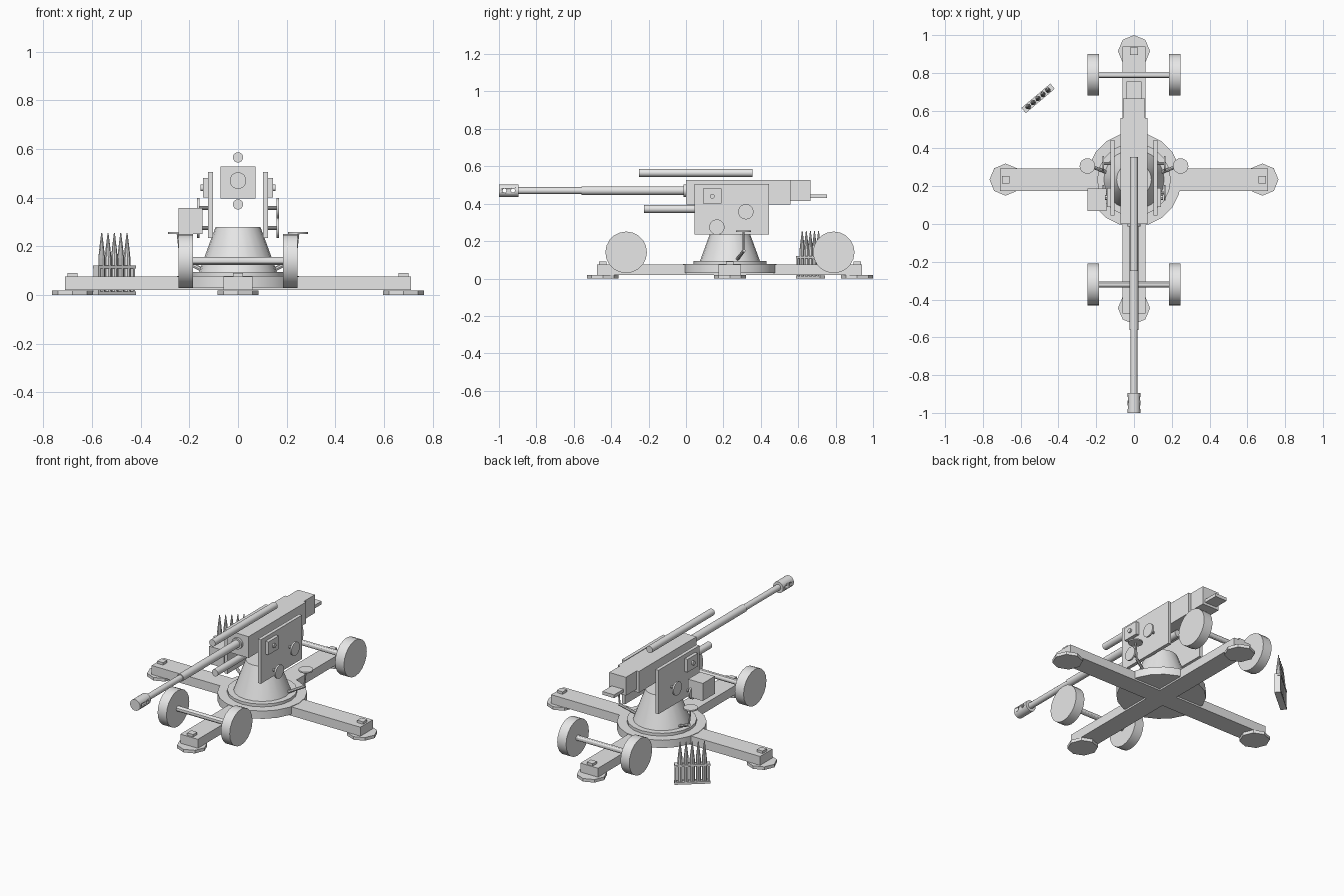
import bpy
import math
from mathutils import Vector, Matrix

if "Cube" in bpy.data.objects:
    bpy.data.objects.remove(bpy.data.objects["Cube"])

grey = bpy.data.materials.new("light_grey")
grey.use_nodes = True
COLOUR = (0.8, 0.8, 0.8, 1)
grey.diffuse_color = COLOUR
grey.node_tree.nodes["Principled BSDF"].inputs["Base Color"].default_value = COLOUR

CY = 0.235  # y of the mount's turning axis


def finish(name):
    ob = bpy.context.object
    ob.name = name
    ob.data.materials.append(grey)
    return ob


def box(name, x, y, z):
    """Box from (min, max) ranges."""
    bpy.ops.mesh.primitive_cube_add(size=1)
    ob = finish(name)
    mid = Vector([(a + b) / 2 for a, b in (x, y, z)])
    size = Vector([b - a for a, b in (x, y, z)])
    ob.data.transform(Matrix.Translation(mid) @ Matrix.Diagonal(size).to_4x4())
    return ob


def rod(name, start, end, r1, r2=None, sides=20, smooth=True):
    """Cylinder or cone frustum between two points."""
    start, end = Vector(start), Vector(end)
    axis = end - start
    bpy.ops.mesh.primitive_cone_add(vertices=sides, radius1=r1,
                                    radius2=r1 if r2 is None else r2, depth=axis.length)
    ob = finish(name)
    turn = axis.to_track_quat('Z', 'Y').to_matrix().to_4x4()
    ob.data.transform(Matrix.Translation((start + end) / 2) @ turn)
    if smooth:
        bpy.ops.object.shade_smooth_by_angle(angle=math.radians(30))
    return ob


# Cross-shaped base with pads and end blocks
box("cross_arm_side", (-0.71, 0.71), (CY - 0.06, CY + 0.06), (0.02, 0.075))
box("cross_arm_long", (-0.06, 0.06), (-0.475, 0.94), (0.02, 0.075))
for i in range(4):
    a = i * math.pi / 2
    px, py = 0.68 * math.cos(a), CY + 0.68 * math.sin(a)
    rod(f"foot_pad_{i}", (px, py, 0), (px, py, 0.019), 0.085, sides=8, smooth=False)
    box(f"arm_block_{i}", (px - 0.02, px + 0.02), (py - 0.02, py + 0.02), (0.075, 0.09))

# Turntable and pedestal
rod("base_disc", (0, CY, 0.03), (0, CY, 0.078), 0.25)
rod("turntable_ring", (0, CY, 0.078), (0, CY, 0.095), 0.195)
rod("pedestal", (0, CY, 0.095), (0, CY, 0.28), 0.16, 0.092)

# Wheels and axles
for end, wy in (("front", -0.32), ("rear", 0.79)):
    rod(f"{end}_axle", (-0.19, wy, 0.14), (0.19, wy, 0.14), 0.016, sides=12)
    for side, s in (("left", 1), ("right", -1)):
        rod(f"{end}_{side}_wheel", (s * 0.185, wy, 0.14), (s * 0.245, wy, 0.14), 0.111)

# Cradle side plates, handwheels and seats
for side, s in (("left", 1), ("right", -1)):
    def span(a, b):
        return tuple(sorted((s * a, s * b)))
    box(f"{side}_plate", span(0.103, 0.124), (0.045, 0.445), (0.235, 0.505))
    box(f"{side}_sight_box", span(0.124, 0.144), (0.09, 0.19), (0.4, 0.48))
    rod(f"{side}_sight_boss", (s * 0.144, 0.14, 0.44), (s * 0.154, 0.14, 0.44), 0.013, sides=12)
    for n, (hy, hz) in enumerate(((0.165, 0.275), (0.32, 0.357))):
        rod(f"{side}_handwheel_{n}", (s * 0.158, hy, hz), (s * 0.168, hy, hz), 0.041)
        rod(f"{side}_handwheel_shaft_{n}", (s * 0.12, hy, hz), (s * 0.16, hy, hz), 0.008, sides=10)
    rod(f"{side}_seat", (s * 0.247, 0.307, 0.25), (s * 0.247, 0.307, 0.258), 0.041, sides=16)
    rod(f"{side}_seat_post", (s * 0.235, 0.307, 0.145), (s * 0.247, 0.307, 0.252), 0.005, sides=8)
    rod(f"{side}_seat_arm", (s * 0.24, 0.31, 0.15), (s * 0.14, 0.272, 0.1), 0.009, sides=8)
box("equipment_box", (-0.245, -0.145), (0.07, 0.187), (0.25, 0.358))

# Receiver and loading tray
box("receiver", (-0.072, 0.072), (0, 0.56), (0.397, 0.528))
box("breech", (-0.057, 0.057), (0.56, 0.665), (0.415, 0.528))
box("loading_tray", (-0.04, 0.04), (0.665, 0.755), (0.43, 0.45))

# Barrel with muzzle sleeve
GZ = 0.47
rod("barrel_collar", (0, -0.014, GZ), (0, 0, GZ), 0.034)
rod("barrel_rear", (0, -0.56, GZ), (0, 0, GZ), 0.023)
rod("barrel_front", (0, -0.9, GZ), (0, -0.56, GZ), 0.018)
muzzle = rod("muzzle_sleeve", (0, -1, GZ), (0, -0.895, GZ), 0.034)
for hy in (-0.97, -0.925):
    cutter = rod("hole_cutter", (-0.06, hy, GZ), (0.06, hy, GZ), 0.011, sides=10)
    cutter.hide_render = True
    cut = muzzle.modifiers.new("hole", 'BOOLEAN')
    cut.operation = 'DIFFERENCE'
    cut.object = cutter
    bpy.context.view_layer.objects.active = muzzle
    bpy.ops.object.modifier_apply(modifier="hole")
    bpy.data.objects.remove(cutter)

# Recoil cylinders above and below
rod("upper_recoil_cylinder", (0, -0.25, 0.565), (0, 0.355, 0.565), 0.021)
rod("lower_recoil_cylinder", (0, -0.225, 0.372), (0, 0.38, 0.372), 0.021)

# Ammunition rack, turned on the ground
place = Matrix.Translation((-0.508, 0.665, 0)) @ Matrix.Rotation(math.radians(40), 4, 'Z')
rack = [box("rack_base", (-0.1, 0.1), (-0.018, 0.018), (0, 0.014)),
        box("rack_holder", (-0.1, 0.1), (-0.018, 0.018), (0.108, 0.12))]
for s in (-1, 1):
    rack.append(box("rack_post", (s * 0.093 - 0.005, s * 0.093 + 0.005), (-0.016, 0.016), (0.014, 0.108)))
for i in range(5):
    rx = (i - 2) * 0.034
    for name, z1, z2, r1, r2 in (("shell_case", 0.014, 0.15, 0.0145, 0.0145),
                                 ("shell_shoulder", 0.15, 0.2, 0.0145, 0.009),
                                 ("shell_tip", 0.2, 0.255, 0.009, 0.002)):
        rack.append(rod(name, (rx, 0, z1), (rx, 0, z2), r1, r2, sides=10))
for ob in rack:
    ob.data.transform(place)
